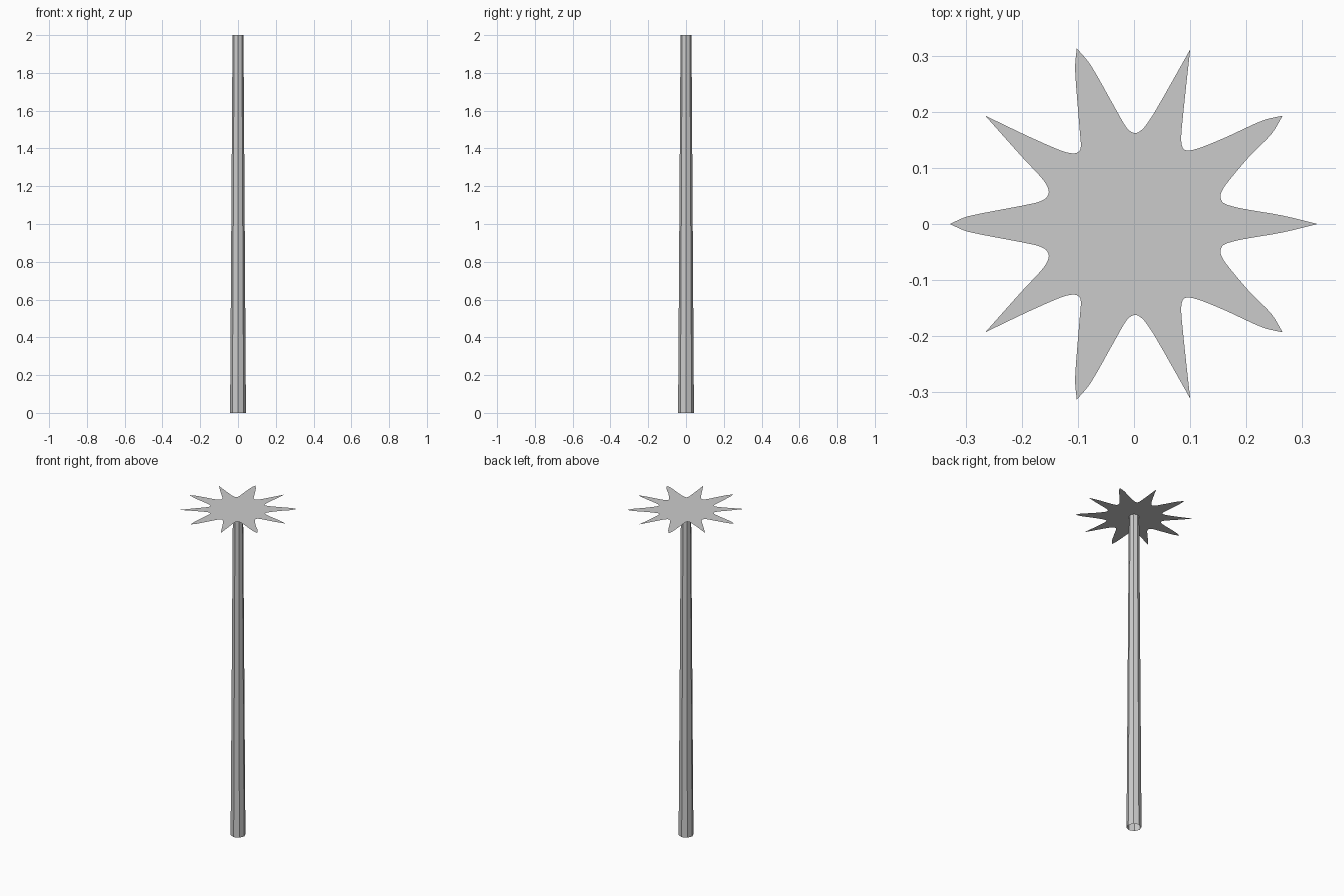
import bpy
import bmesh
from mathutils import Vector
from mathutils.geometry import interpolate_bezier

default_cube = bpy.data.objects.get("Cube")
if default_cube:
    bpy.data.objects.remove(default_cube, do_unlink=True)

HEIGHT = 2.0
BOTTOM_RADIUS, TOP_RADIUS = 0.042, 0.029
POLE_SIDES = 8


def make_material(name, colour):
    material = bpy.data.materials.new(name)
    material.use_nodes = True
    material.diffuse_color = colour
    material.node_tree.nodes["Principled BSDF"].inputs["Base Color"].default_value = colour
    return material


def make_object(name, bm, material):
    mesh = bpy.data.meshes.new(name)
    bm.to_mesh(mesh)
    bm.free()
    mesh.materials.append(material)
    obj = bpy.data.objects.new(name, mesh)
    bpy.context.collection.objects.link(obj)
    return obj


def smooth_span(knots, steps=4):
    """Smooth curve through the knots, leaving out the last knot."""
    points = [Vector((x, y, 0)) for x, y in knots]
    last = len(points) - 1
    tangents = [(points[min(i + 1, last)] - points[max(i - 1, 0)]) / 6
                for i in range(last + 1)]
    result = []
    for i in range(last):
        a, b = points[i], points[i + 1]
        # Limit handles so uneven knots do not overshoot
        reach = (b - a).length / 3
        handles = [t.normalized() * min(t.length, reach)
                   for t in (tangents[i], tangents[i + 1])]
        result += interpolate_bezier(a, a + handles[0], b - handles[1], b, steps + 1)[:-1]
    return result


grey = make_material("plain grey", (0.6, 0.6, 0.6, 1.0))

# Tapered pole, an open faceted tube
bm = bmesh.new()
bmesh.ops.create_cone(bm, cap_ends=False, segments=POLE_SIDES,
                      radius1=BOTTOM_RADIUS, radius2=TOP_RADIUS, depth=HEIGHT)
bmesh.ops.translate(bm, verts=bm.verts, vec=(0, 0, HEIGHT / 2))
make_object("pole", bm, grey)

# Back half of the star outline: sharp tips with a rounded valley between each pair
tips = [(.327, 0), (.265, .193), (.1, .311), (-.102, .313), (-.265, .193), (-.328, 0)]
valleys = [
    [(.265, .015), (.19, .028), (.16, .037), (.154, .05), (.162, .068), (.206, .121), (.245, .16)],
    [(.228, .184), (.16, .153), (.112, .134), (.09, .132), (.084, .15), (.088, .2)],
    [(.04, .205), (.018, .172), (.003, .162), (-.012, .17), (-.035, .209), (-.077, .283)],
    [(-.105, .275), (-.097, .17), (-.095, .135), (-.105, .126), (-.128, .13), (-.19, .157)],
    [(-.2, .12), (-.163, .08), (-.152, .06), (-.157, .046), (-.178, .037), (-.295, .014)],
]
half = []
for start, valley, end in zip(tips, valleys, tips[1:]):
    half += smooth_span([start, *valley, end])
half.append(Vector((*tips[-1], 0)))

# Flat star-shaped crown, the front half mirrored from the back half
outline = half + [Vector((p.x, -p.y, 0)) for p in reversed(half[1:-1])]
bm = bmesh.new()
face = bm.faces.new([bm.verts.new((p.x, p.y, HEIGHT)) for p in outline])
face.normal_update()
if face.normal.z < 0:
    face.normal_flip()
bmesh.ops.triangulate(bm, faces=[face])
make_object("star_crown", bm, grey)
